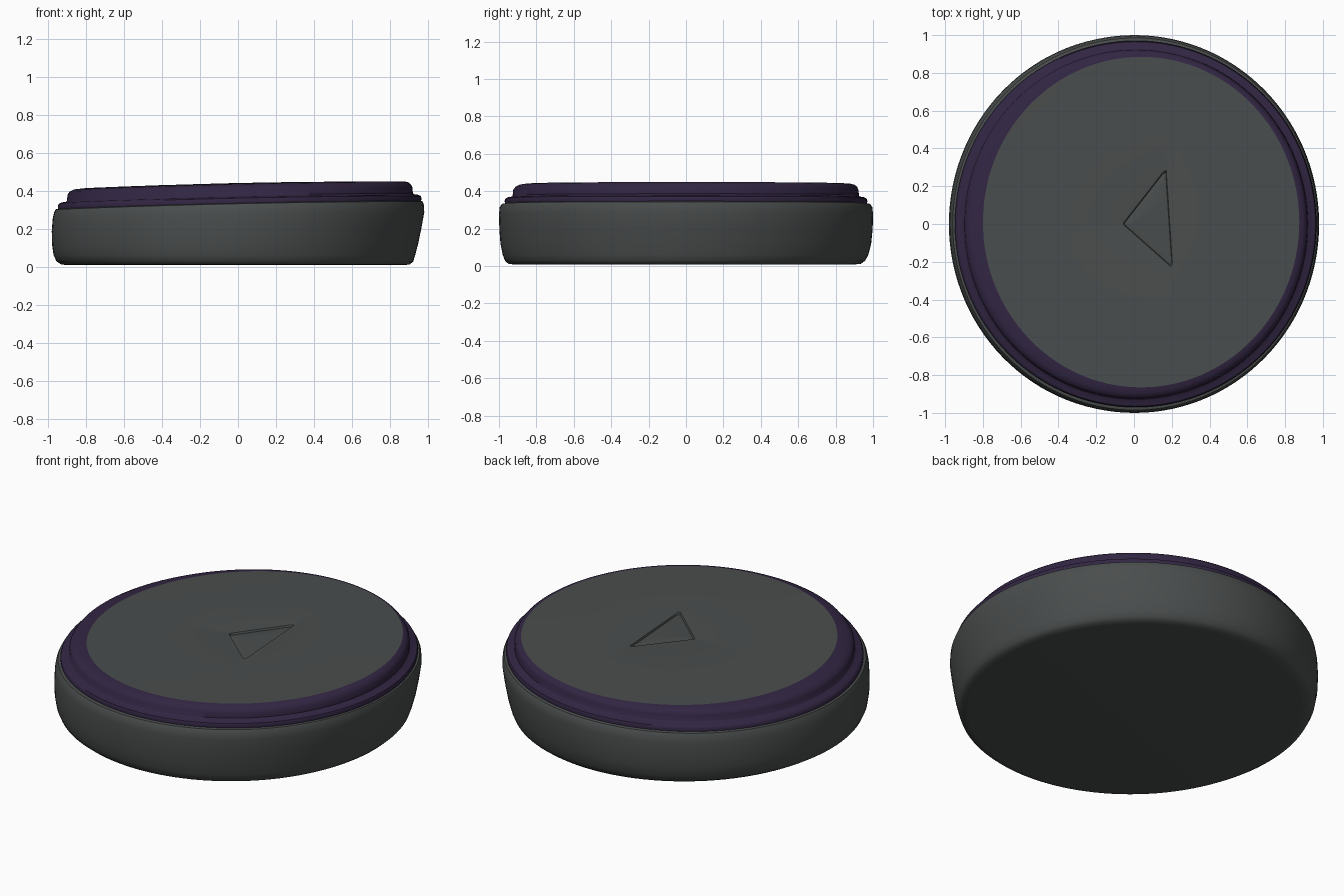
import bpy, bmesh, math

if "Cube" in bpy.data.objects:
    bpy.data.objects.remove(bpy.data.objects["Cube"])

N = 120
ANGLES = [2 * math.pi * i / N for i in range(N)]


def material(name, rgb):
    m = bpy.data.materials.new(name)
    m.diffuse_color = (*rgb, 1)
    m.use_nodes = True
    m.node_tree.nodes["Principled BSDF"].inputs["Base Color"].default_value = m.diffuse_color
    return m


slate = material("slate grey", (0.068, 0.075, 0.074))
purple = material("dark purple", (0.032, 0.019, 0.056))


def tilt(x, y):
    # gentle rise to the right, slightly domed
    return 0.022 * x - 0.014 * x * x - 0.004 * y * y


def oval(left, right, front, back, h, t=1.0):
    cx, cy = (left + right) / 2, (front + back) / 2
    rx, ry = (right - left) / 2, (back - front) / 2
    pts = []
    for a in ANGLES:
        x, y = cx + rx * math.cos(a), cy + ry * math.sin(a)
        pts.append((x, y, h + t * tilt(x, y)))
    return pts


def triangle(scale, h):
    # triangle outline sampled by rays from its middle
    cx, cy = 0.10, 0.02
    c = [(0.17, 0.295), (-0.06, 0.0), (0.205, -0.235)]
    pts = []
    for a in ANGLES:
        dx, dy = math.cos(a), math.sin(a)
        r = 9.0
        for (x1, y1), (x2, y2) in zip(c, c[1:] + c[:1]):
            nx, ny = y2 - y1, x1 - x2
            d = (x1 - cx) * nx + (y1 - cy) * ny
            s = dx * nx + dy * ny
            if s * d > 0:
                r = min(r, d / s)
        x, y = cx + scale * r * dx, cy + scale * r * dy
        pts.append((x, y, h + tilt(x, y)))
    return pts


def loft(name, rings, mat, cap_start=False, cap_end=False):
    bm = bmesh.new()
    loops = [[bm.verts.new(p) for p in r] for r in rings]
    for a, b in zip(loops, loops[1:]):
        for i in range(N):
            j = (i + 1) % N
            bm.faces.new((a[i], a[j], b[j], b[i]))
    if cap_start:
        bm.faces.new(loops[0][::-1])
    if cap_end:
        bm.faces.new(loops[-1])
    me = bpy.data.meshes.new(name)
    bm.to_mesh(me)
    bm.free()
    me.materials.append(mat)
    ob = bpy.data.objects.new(name, me)
    bpy.context.collection.objects.link(ob)
    bpy.ops.object.select_all(action='DESELECT')
    ob.select_set(True)
    bpy.context.view_layer.objects.active = ob
    bpy.ops.object.shade_smooth_by_angle(angle=math.radians(40))
    return ob


seam = oval(-0.948, 0.963, -0.968, 0.968, 0.338)
edge = oval(-0.80, 0.875, -0.865, 0.885, 0.440)

# rounded lower body, leaning out to the right
loft("body", [
    oval(-0.90, 0.87, -0.92, 0.90, 0.008, 0),
    oval(-0.93, 0.905, -0.95, 0.935, 0.012, 0),
    oval(-0.955, 0.922, -0.968, 0.958, 0.028, 0),
    oval(-0.970, 0.932, -0.980, 0.975, 0.06, 0),
    oval(-0.978, 0.948, -0.992, 0.990, 0.12, 0.2),
    oval(-0.980, 0.965, -0.998, 0.998, 0.20, 0.4),
    oval(-0.975, 0.980, -1.0, 1.0, 0.28, 0.8),
    oval(-0.968, 0.978, -0.996, 0.996, 0.318),
    oval(-0.960, 0.972, -0.985, 0.985, 0.335),
    seam], slate, cap_start=True)

# stepped purple rim
loft("rim", [
    seam,
    oval(-0.948, 0.966, -0.970, 0.970, 0.352),
    oval(-0.942, 0.961, -0.965, 0.965, 0.364),
    oval(-0.930, 0.948, -0.952, 0.952, 0.370),
    oval(-0.905, 0.925, -0.932, 0.930, 0.373),
    oval(-0.900, 0.920, -0.927, 0.925, 0.378),
    oval(-0.897, 0.918, -0.924, 0.922, 0.410),
    oval(-0.885, 0.908, -0.912, 0.915, 0.426),
    oval(-0.860, 0.895, -0.893, 0.903, 0.436),
    edge], purple)

# top plate with a shallow triangular recess
loft("top_plate", [
    edge,
    oval(-0.62, 0.72, -0.69, 0.71, 0.440),
    oval(-0.42, 0.55, -0.50, 0.52, 0.440),
    triangle(1.12, 0.440),
    triangle(1.0, 0.438),
    triangle(0.96, 0.428),
    triangle(0.75, 0.432)], slate, cap_end=True)
